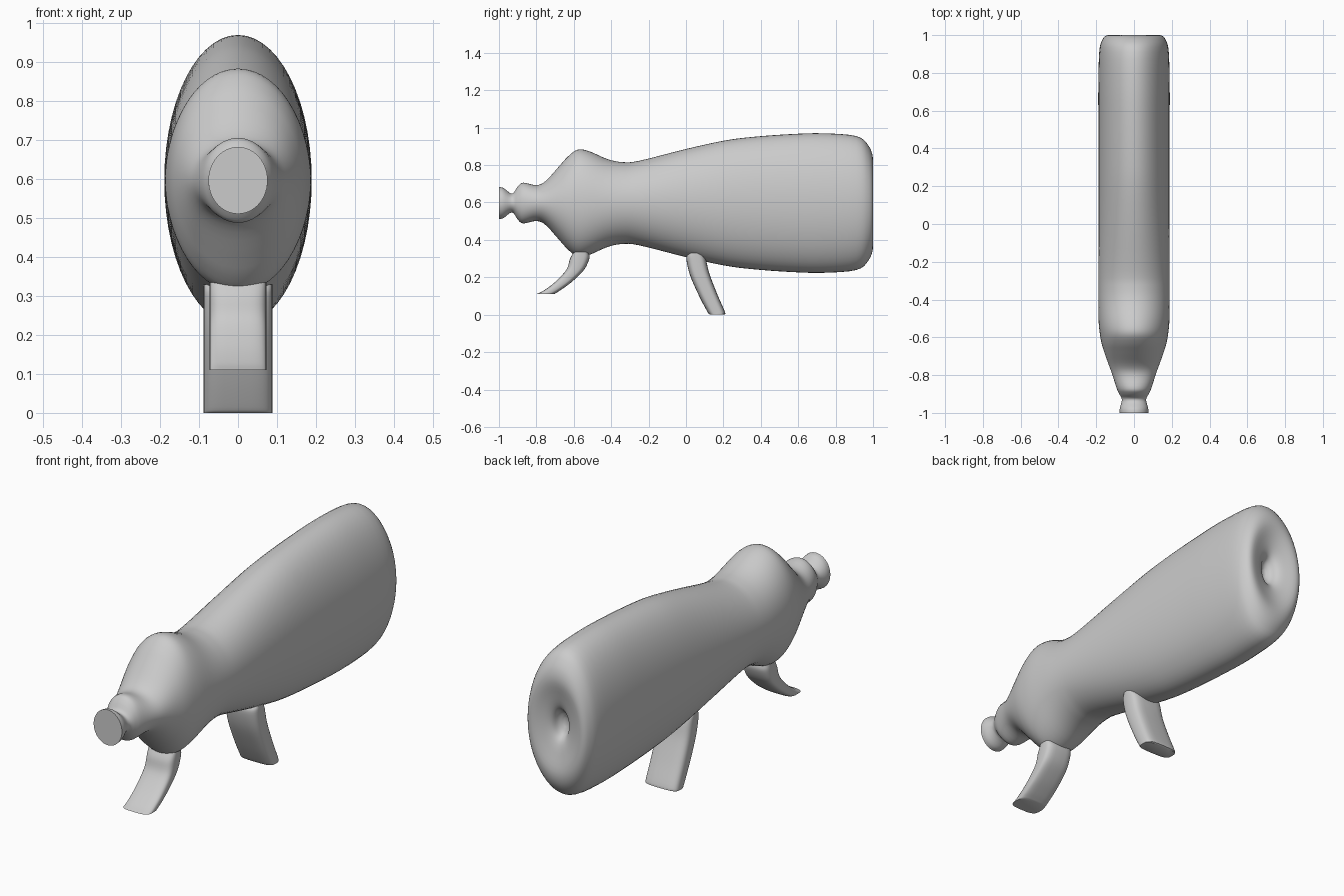
import bpy, bmesh
from math import cos, sin, pi, copysign
from mathutils import Vector

if "Cube" in bpy.data.objects:
    bpy.data.objects.remove(bpy.data.objects["Cube"])


def spline(points, steps):
    """Catmull-Rom resampling of a list of tuples."""
    p = [Vector(q) for q in points]
    p = [2 * p[0] - p[1]] + p + [2 * p[-1] - p[-2]]
    out = []
    for i in range(1, len(p) - 2):
        a, b, c, d = p[i - 1:i + 3]
        for s in range(steps):
            t = s / steps
            out.append(0.5 * (2 * b + (c - a) * t + (2 * a - 5 * b + 4 * c - d) * t * t
                              + (3 * b - a - 3 * c + d) * t ** 3))
    return out + [p[-2]]


def loft(name, rings):
    """Skin closed rings of points, cap both ends, smooth by angle."""
    bm = bmesh.new()
    loops = [[bm.verts.new(co) for co in r] for r in rings]
    for a, b in zip(loops, loops[1:]):
        for i in range(len(a)):
            j = (i + 1) % len(a)
            bm.faces.new((a[i], a[j], b[j], b[i]))
    bm.faces.new(loops[0])
    bm.faces.new(loops[-1])
    bmesh.ops.recalc_face_normals(bm, faces=bm.faces)
    mesh = bpy.data.meshes.new(name)
    bm.to_mesh(mesh)
    bm.free()
    ob = bpy.data.objects.new(name, mesh)
    bpy.context.collection.objects.link(ob)
    bpy.ops.object.select_all(action='DESELECT')
    ob.select_set(True)
    bpy.context.view_layer.objects.active = ob
    bpy.ops.object.shade_smooth_by_angle(angle=0.9)
    return ob


def section(centre, across, depth, power, n):
    """Superellipse ring spanned by two half-axis vectors."""
    ring = []
    for k in range(n):
        c, s = cos(2 * pi * k / n), sin(2 * pi * k / n)
        u = copysign(abs(c) ** (2 / power), c)
        v = copysign(abs(s) ** (2 / power), s)
        ring.append(centre + across * u + depth * v)
    return ring


# Bottle-like body: (y, half width, half height), nozzle to dimpled base
profile = [
    (-1.00, .076, .086), (-.975, .075, .080), (-.93, .064, .050), (-.90, .078, .088),
    (-.87, .092, .109), (-.80, .114, .096), (-.75, .132, .118), (-.68, .157, .195),
    (-.63, .172, .250), (-.58, .181, .285), (-.52, .187, .278), (-.42, .189, .235),
    (-.34, .189, .219), (-.25, .189, .226), (0, .189, .289), (.20, .189, .333),
    (.35, .189, .353), (.55, .189, .368), (.73, .189, .373), (.91, .184, .358),
    (.975, .168, .308), (1.0, .138, .235), (.985, .085, .150), (.965, .048, .085),
    (.935, .030, .052), (.92, .010, .018)]
loft("body", [section(Vector((0, y, .597)), Vector((w, 0, 0)), Vector((0, 0, h)), 2, 56)
              for y, w, h in spline(profile, 4)])


# Legs: (front y, front z, back y, back z) down each curved strap
def leg(name, half_width, edges):
    rings = []
    for fy, fz, by, bz in spline(edges, 5):
        f, b = Vector((0, fy, fz)), Vector((0, by, bz))
        rings.append(section((f + b) / 2, Vector((half_width, 0, 0)), (b - f) / 2, 3.5, 32))
    loft(name, rings)


leg("front_leg", .073, [(-.60, .335, -.52, .335), (-.62, .30, -.517, .30),
                        (-.64, .24, -.545, .24), (-.70, .175, -.605, .18),
                        (-.76, .13, -.665, .135), (-.80, .11, -.705, .11)])
leg("rear_leg", .088, [(.015, .33, .085, .33), (.002, .30, .105, .30),
                       (.022, .21, .125, .22), (.07, .10, .165, .115), (.115, .015, .208, .015),
                       (.128, 0, .205, 0)])
